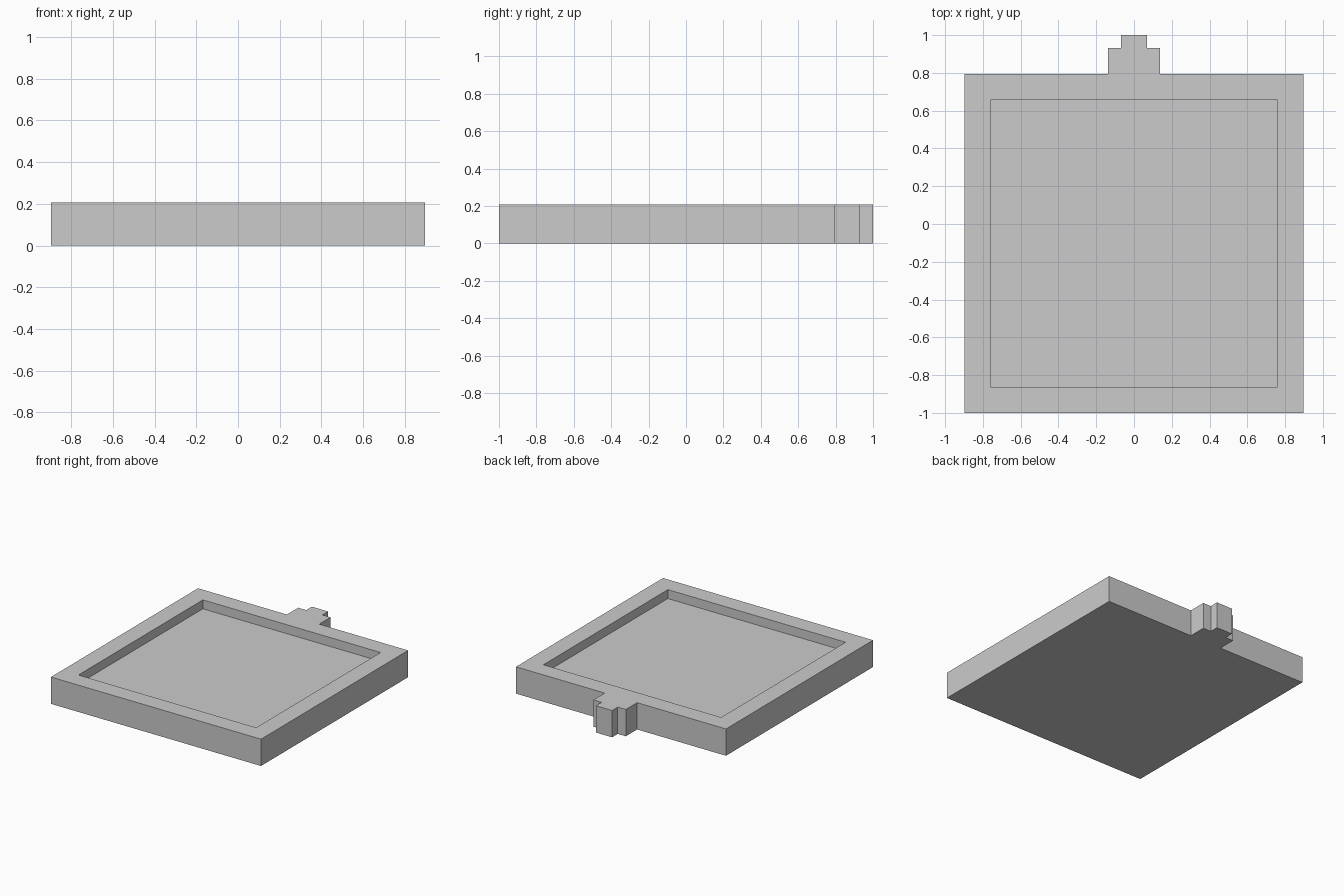
import bpy, bmesh

if "Cube" in bpy.data.objects:
    bpy.data.objects.remove(bpy.data.objects["Cube"])

U = 2 / 29            # grid unit: the whole model is 29 units long
HEIGHT = 3 * U
RECESS = U            # depth of the tray floor below the rim


def prism(name, outline, z0, z1):
    """Extrude a flat outline (counter-clockwise) from z0 up to z1."""
    bm = bmesh.new()
    base = bm.faces.new([bm.verts.new((x, y, z0)) for x, y in outline])
    ext = bmesh.ops.extrude_face_region(bm, geom=[base], use_keep_orig=True)
    top = [v for v in ext["geom"] if isinstance(v, bmesh.types.BMVert)]
    bmesh.ops.translate(bm, vec=(0, 0, z1 - z0), verts=top)
    bmesh.ops.recalc_face_normals(bm, faces=bm.faces)
    mesh = bpy.data.meshes.new(name)
    bm.to_mesh(mesh)
    bm.free()
    obj = bpy.data.objects.new(name, mesh)
    bpy.context.collection.objects.link(obj)
    return obj


# Square tray with a stepped tab at the back: right half profile, mirrored
plate_back = -1 + 26 * U
half = [(13 * U, -1), (13 * U, plate_back), (2 * U, plate_back),
        (2 * U, 1 - U), (U, 1 - U), (U, 1)]
outline = half + [(-x, y) for x, y in reversed(half)]
tray = prism("tray", outline, 0, HEIGHT)

# Shallow square recess inside the rim
a, y0, y1 = 11 * U, -1 + 2 * U, plate_back - 2 * U
cutter = prism("recess_cutter", [(-a, y0), (a, y0), (a, y1), (-a, y1)],
               HEIGHT - RECESS, HEIGHT + U)
cutter.hide_render = True
cutter.display_type = 'WIRE'

cut = tray.modifiers.new("recess", 'BOOLEAN')
cut.operation = 'DIFFERENCE'
cut.solver = 'EXACT'
cut.object = cutter
